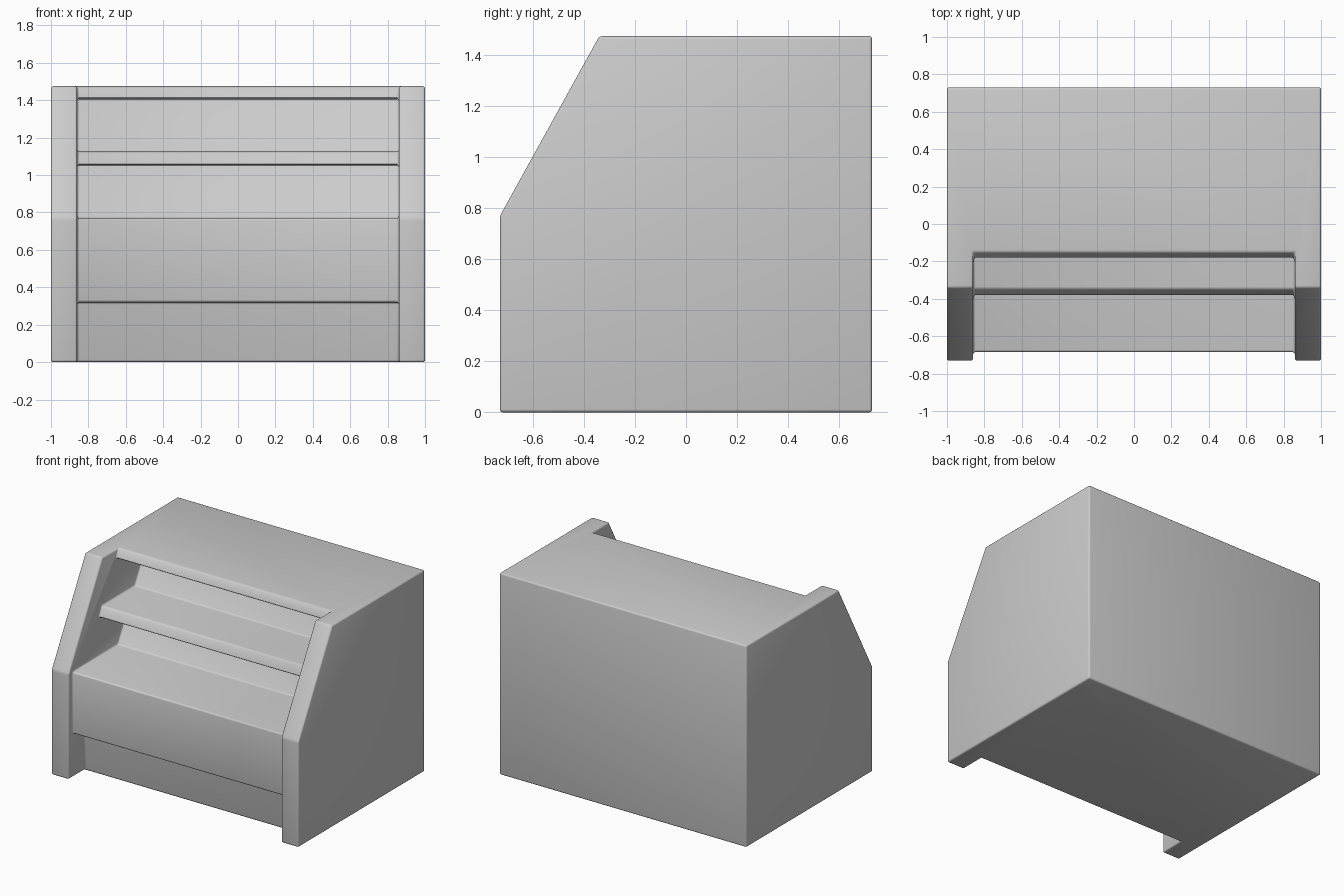
import bpy, bmesh, math

if "Cube" in bpy.data.objects:
    bpy.data.objects.remove(bpy.data.objects["Cube"])


def extrude_profile(name, profile, half_width):
    """Solid from a (y, z) profile, extruded symmetrically along x."""
    bm = bmesh.new()
    face = bm.faces.new([bm.verts.new((-half_width, y, z)) for y, z in profile])
    res = bmesh.ops.extrude_face_region(bm, geom=[face])
    moved = [g for g in res["geom"] if isinstance(g, bmesh.types.BMVert)]
    bmesh.ops.translate(bm, verts=moved, vec=(2 * half_width, 0, 0))
    bmesh.ops.recalc_face_normals(bm, faces=bm.faces)
    mesh = bpy.data.meshes.new(name)
    bm.to_mesh(mesh)
    bm.free()
    obj = bpy.data.objects.new(name, mesh)
    bpy.context.collection.objects.link(obj)
    return obj


# Cabinet block with the sloped side outline
cabinet = extrude_profile("display_cabinet", [
    (-0.73, 0), (0.73, 0), (0.73, 1.475), (-0.34, 1.475), (-0.73, 0.77)], 1.0)

# Space between the side panels: toe kick, drawer front, two shelf recesses, top lip
cutter = extrude_profile("recess_cutter", [
    (-1, -0.1), (-0.545, -0.1), (-0.545, 0.32), (-0.685, 0.32),
    (-0.685, 0.77), (-0.16, 0.77), (-0.002, 1.055), (-0.385, 1.055),
    (-0.347, 1.125), (0.035, 1.125), (0.193, 1.41), (-0.185, 1.41),
    (-0.149, 1.475), (-0.091, 1.58), (-1, 1.58)], 0.86)
cutter.hide_render = True

cut = cabinet.modifiers.new("recess", "BOOLEAN")
cut.operation = "DIFFERENCE"
cut.solver = "EXACT"
cut.object = cutter

# Small rounded edges and inner fillets
bev = cabinet.modifiers.new("rounded_edges", "BEVEL")
bev.width = 0.012
bev.segments = 3
bev.limit_method = "ANGLE"
bev.angle_limit = math.radians(20)

bpy.context.view_layer.objects.active = cabinet
cabinet.select_set(True)
for mod in ("recess", "rounded_edges"):
    bpy.ops.object.modifier_apply(modifier=mod)
bpy.data.objects.remove(cutter)
bpy.ops.object.shade_smooth_by_angle(angle=math.radians(35))
